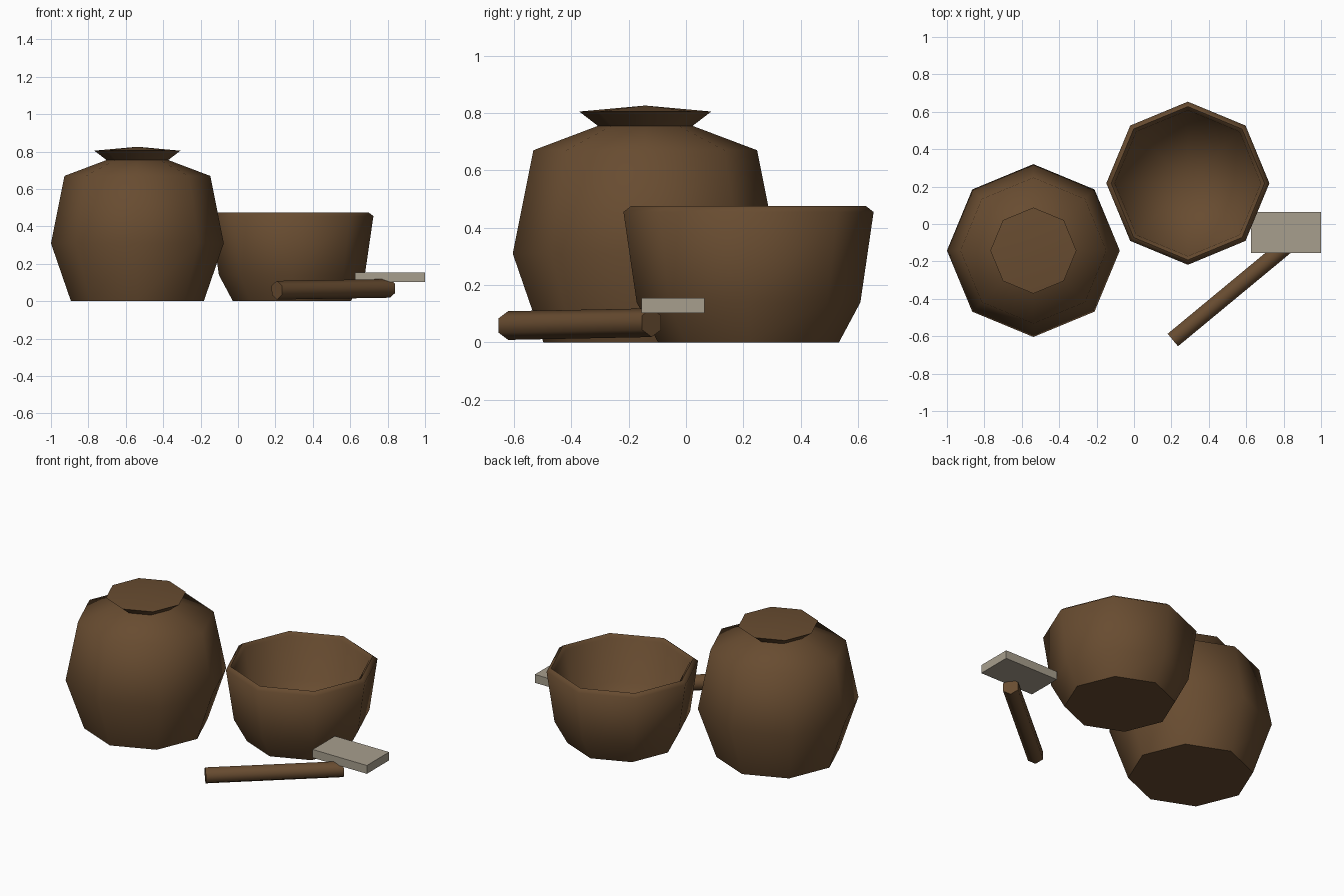
import bpy, bmesh, math
from mathutils import Vector

cube = bpy.data.objects.get("Cube")
if cube:
    bpy.data.objects.remove(cube, do_unlink=True)


def make_material(name, rgb):
    mat = bpy.data.materials.new(name)
    mat.use_nodes = True
    mat.diffuse_color = (*rgb, 1)
    mat.node_tree.nodes["Principled BSDF"].inputs["Base Color"].default_value = (*rgb, 1)
    return mat


def finish(name, bm, mat, angle=None):
    """Turn a bmesh into a named object, optionally smooth shaded."""
    bmesh.ops.recalc_face_normals(bm, faces=bm.faces)
    mesh = bpy.data.meshes.new(name)
    bm.to_mesh(mesh)
    bm.free()
    mesh.materials.append(mat)
    obj = bpy.data.objects.new(name, mesh)
    bpy.context.collection.objects.link(obj)
    if angle:
        bpy.ops.object.select_all(action="DESELECT")
        obj.select_set(True)
        bpy.context.view_layer.objects.active = obj
        bpy.ops.object.shade_smooth_by_angle(angle=math.radians(angle))
    return obj


def lathe(name, profile, center, mat, angle, sides=8):
    """Spin a (radius, height) profile around the vertical axis."""
    bm = bmesh.new()
    verts = [bm.verts.new((r, 0, z)) for r, z in profile]
    edges = [bm.edges.new(pair) for pair in zip(verts, verts[1:])]
    bmesh.ops.spin(bm, geom=verts + edges, cent=(0, 0, 0), axis=(0, 0, 1),
                   angle=math.tau, steps=sides, use_merge=True)
    bmesh.ops.remove_doubles(bm, verts=bm.verts, dist=0.0005)
    obj = finish(name, bm, mat, angle)
    obj.location = (*center, 0)
    return obj


clay = make_material("brown clay", (0.138, 0.072, 0.03))
stone = make_material("grey stone", (0.39, 0.345, 0.27))

# Closed storage jar with a flared rim
lathe("jar", [(0, 0), (0.355, 0), (0.462, 0.31), (0.39, 0.67), (0.165, 0.755),
              (0.23, 0.805), (0, 0.826)], (-0.538, -0.142), clay, 62)

# Open bowl with a bevelled lip and a hollow inside
lathe("bowl", [(0, 0), (0.315, 0), (0.39, 0.14), (0.436, 0.455), (0.41, 0.475),
               (0.39, 0.455), (0.35, 0.2), (0, 0.06)], (0.288, 0.218), clay, 62)

# Six-sided tool handle lying on the ground
start, end = Vector((0.208, -0.62, 0.059)), Vector((0.812, -0.12, 0.069))
bm = bmesh.new()
bmesh.ops.create_cone(bm, cap_ends=True, segments=6, radius1=0.05, radius2=0.05,
                      depth=(end - start).length)
handle = finish("tool_handle", bm, clay, 62)
handle.rotation_euler = (end - start).to_track_quat("Z", "Y").to_euler()
handle.location = (start + end) / 2

# Flat stone head resting on the handle
bm = bmesh.new()
bmesh.ops.create_cube(bm, size=1)
bmesh.ops.scale(bm, vec=(0.375, 0.22, 0.052), verts=bm.verts)
head = finish("tool_head", bm, stone)
head.location = (0.8125, -0.045, 0.129)
